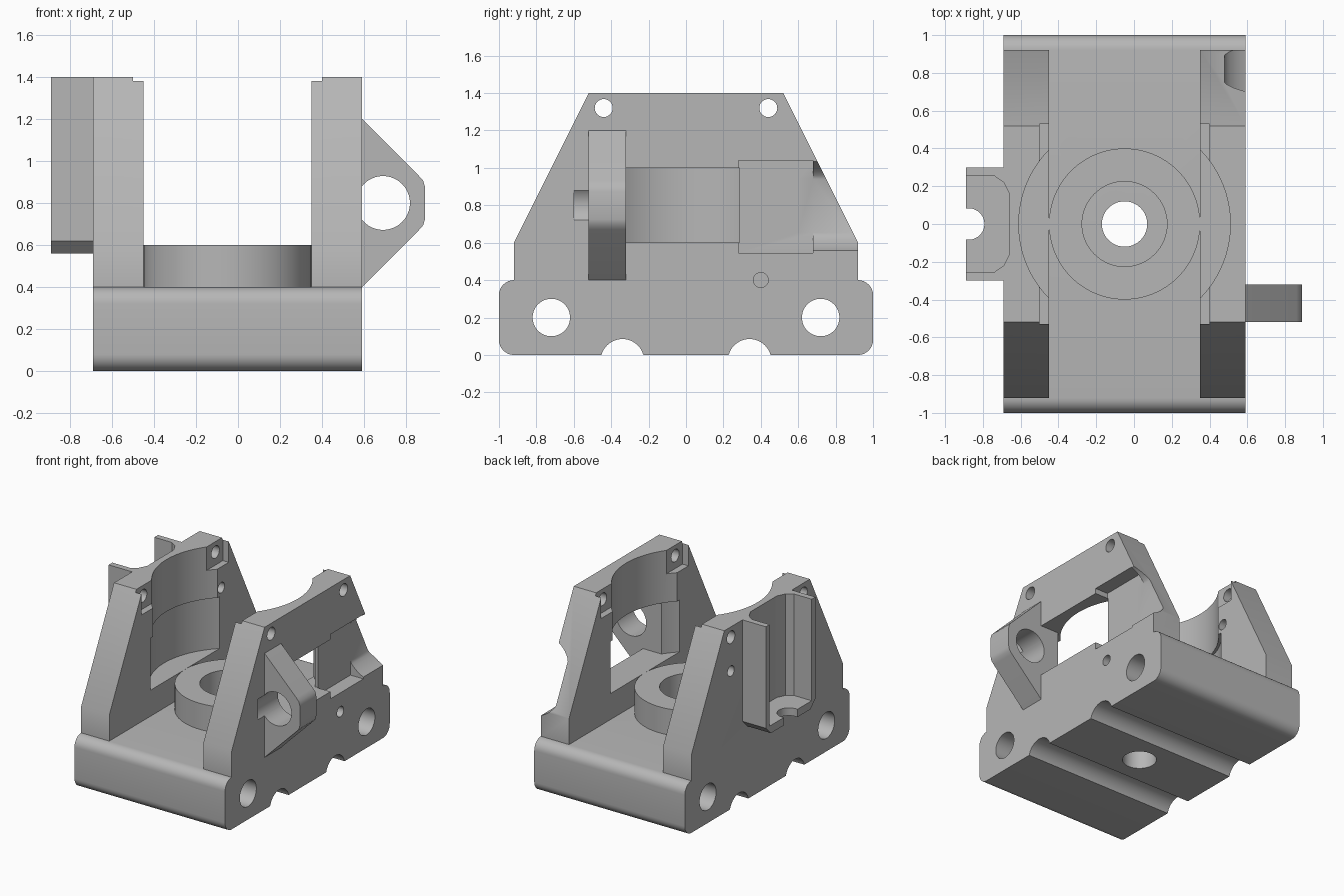
import bpy, bmesh
from math import sin, cos, pi, radians
from mathutils import Vector

if "Cube" in bpy.data.objects:
    bpy.data.objects.remove(bpy.data.objects["Cube"])

grey = bpy.data.materials.new("plain_grey")
grey.use_nodes = True
COLOR = (0.47, 0.47, 0.47, 1)
grey.diffuse_color = COLOR
grey.node_tree.nodes["Principled BSDF"].inputs["Base Color"].default_value = COLOR

CX = -0.05               # axis of the central bore
INNER, OUTER = 0.40, 0.64  # wall faces, measured from the bore axis


def circle(cx, cy, r, n=64):
    return [(cx + r * cos(2 * pi * i / n), cy + r * sin(2 * pi * i / n)) for i in range(n)]


def rect(x0, x1, y0, y1):
    return [(x0, y0), (x1, y0), (x1, y1), (x0, y1)]


def round_rect(x0, x1, y0, y1, r, n=8):
    pts = []
    corners = [(x1 - r, y1 - r), (x0 + r, y1 - r), (x0 + r, y0 + r), (x1 - r, y0 + r)]
    for k, (cx, cy) in enumerate(corners):
        for i in range(n + 1):
            a = pi / 2 * (k + i / n)
            pts.append((cx + r * cos(a), cy + r * sin(a)))
    return pts


def prism(name, axis, profile, lo, hi):
    """Extrude a 2D profile along an axis from lo to hi."""
    place = {"X": lambda u, v, t: (t, u, v),
             "Y": lambda u, v, t: (u, t, v),
             "Z": lambda u, v, t: (u, v, t)}[axis]
    bm = bmesh.new()
    face = bm.faces.new([bm.verts.new(place(u, v, lo)) for u, v in profile])
    ext = bmesh.ops.extrude_face_region(bm, geom=[face])
    moved = [g for g in ext["geom"] if isinstance(g, bmesh.types.BMVert)]
    bmesh.ops.translate(bm, verts=moved, vec=Vector(place(0, 0, hi - lo)))
    bmesh.ops.recalc_face_normals(bm, faces=bm.faces)
    mesh = bpy.data.meshes.new(name)
    bm.to_mesh(mesh)
    bm.free()
    mesh.materials.append(grey)
    obj = bpy.data.objects.new(name, mesh)
    bpy.context.scene.collection.objects.link(obj)
    return obj


def cut(obj, *shapes):
    """Subtract each (axis, profile, lo, hi) prism from the part."""
    for shape in shapes:
        cutter = prism("cutter", *shape)
        cutter.hide_render = True
        mod = obj.modifiers.new("cut", "BOOLEAN")
        mod.operation, mod.solver, mod.object = "DIFFERENCE", "EXACT", cutter
        bpy.context.view_layer.update()
        done = bpy.data.meshes.new_from_object(
            obj.evaluated_get(bpy.context.evaluated_depsgraph_get()))
        obj.modifiers.clear()
        obj.data = done
        bpy.data.objects.remove(cutter)


parts = []

# Base block with cross holes, grooves underneath and a centre hole
base = prism("base", "X", round_rect(-1, 1, 0, 0.4, 0.08), CX - OUTER, CX + OUTER)
cut(base, ("Z", circle(CX, 0, 0.12), -1, 1))
for s in (-1, 1):
    cut(base, ("X", circle(s * 0.72, 0.2, 0.1), -1, 1),
        ("X", circle(s * 0.34, -0.031, 0.116), -1, 1))
side_hole = ("X", circle(0.4, 0.4, 0.04, 32), 0.45, 1)
cut(base, side_hole)
parts.append(base)

# Raised ring around the centre hole
ring = prism("centre_ring", "Z", circle(CX, 0, 0.4, 96), 0.4, 0.6)
cut(ring, ("Z", circle(CX, 0, 0.225), 0, 1))
parts.append(ring)

# Two side walls with a shared bore, corner pockets and pin holes
WALL = [(-0.92, 0.4), (-0.92, 0.6), (-0.52, 1.4), (0.52, 1.4), (0.92, 0.6), (0.92, 0.4)]
walls = {}
for name, s in (("left_wall", 1), ("right_wall", -1)):
    wall = prism(name, "X", WALL, *sorted((CX + s * INNER, CX + s * OUTER)))
    pocket = sorted((CX + s * 0.3, CX + s * 0.45))
    cut(wall, ("Z", circle(CX, 0, 0.56, 128), 0.6, 1.6),
        ("Z", circle(CX, 0, 0.58, 128), 0.6, 1.0),
        ("X", rect(-0.53, 0.53, 1.22, 1.6), *pocket))
    for t in (-1, 1):
        cut(wall, ("X", circle(t * 0.44, 1.32, 0.048, 32), -1, 1))
    walls[name] = wall
    parts.append(wall)

# Window, sensor pocket and rod clearance in the lug-side wall
rod = [(max(x, 0.48), z) for x, z in circle(0.69, 0.797, 0.258)]
rod = [p for i, p in enumerate(rod)
       if p[0] > 0.48 or rod[i - 1][0] > 0.48 or rod[(i + 1) % len(rod)][0] > 0.48]
cut(walls["left_wall"],
    ("X", rect(-0.32, 0.285, 0.6, 1.0), 0.2, 0.8),
    ("X", rect(0.28, 0.68, 0.545, 1.04), 0.48, 0.8),
    ("Y", rod, 0.6, 1.1),
    ("Y", circle(0.69, 0.8, 0.128), -0.6, -0.3),
    side_hole)

# Triangular lug with a rod hole
lug = prism("rod_lug", "Y", [(0.59, 0.4), (0.86, 0.67), (0.882, 0.695), (0.89, 0.725),
                             (0.89, 0.875), (0.882, 0.905), (0.86, 0.93), (0.59, 1.2)],
            -0.52, -0.32)
cut(lug, ("Y", circle(0.69, 0.8, 0.128), -0.6, -0.2))
parts.append(lug)

# Open nut holder on the opposite wall, chamfered underneath
holder = prism("nut_holder", "X", [(-0.24, 0.56), (0.24, 0.56), (0.3, 0.62), (0.3, 1.4),
                                   (-0.3, 1.4), (-0.3, 0.62)], -0.89, -0.69)
recess = ("Z", [(-1, -0.255), (-0.74, -0.255), (-0.69, -0.22), (-0.66, -0.16),
                (-0.66, 0.16), (-0.69, 0.22), (-0.74, 0.255), (-1, 0.255)], 0.62, 1.6)
cut(holder, recess, ("Z", circle(-0.875, 0, 0.083), 0.4, 0.8))
cut(walls["right_wall"], recess, ("X", circle(0.44, 1.06, 0.04, 32), -0.8, -0.3))
parts.append(holder)

# Smooth curved faces, keep edges crisp
for obj in bpy.context.selected_objects:
    obj.select_set(False)
for obj in parts:
    obj.select_set(True)
bpy.context.view_layer.objects.active = base
bpy.ops.object.shade_smooth_by_angle(angle=radians(30))
